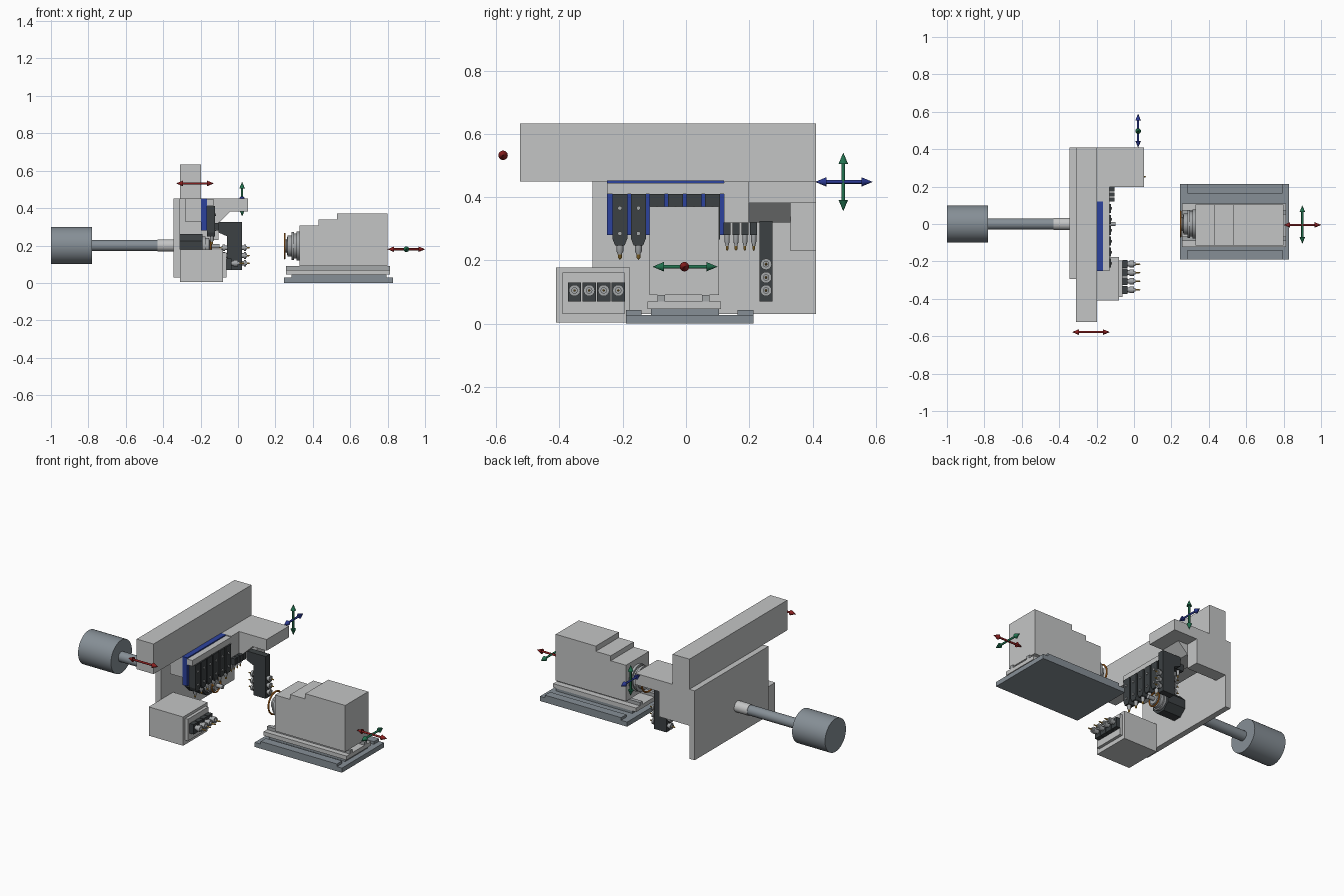
import bpy, bmesh, math
from mathutils import Vector

if "Cube" in bpy.data.objects:
    bpy.data.objects.remove(bpy.data.objects["Cube"])


def srgb(r, g, b):
    return tuple(((c / 255 + 0.055) / 1.055) ** 2.4 for c in (r, g, b)) + (1,)


def material(name, *rgb):
    m = bpy.data.materials.new(name)
    m.diffuse_color = srgb(*rgb)
    m.use_nodes = True
    m.node_tree.nodes["Principled BSDF"].inputs["Base Color"].default_value = m.diffuse_color
    return m


LIGHT = material("light_grey", 196, 197, 197)
SLATE = material("slate", 134, 143, 150)
DARK = material("charcoal", 60, 65, 67)
STEEL = material("steel", 165, 168, 170)
BLUE = material("rack_blue", 44, 66, 158)
GOLD = material("brass", 205, 160, 70)
ORANGE = material("orange", 215, 125, 35)
RED = material("arrow_red", 140, 32, 32)
GREEN = material("arrow_green", 34, 115, 80)
NAVY = material("arrow_blue", 42, 56, 145)


def finish(name, bm, mat, smooth=False):
    bmesh.ops.recalc_face_normals(bm, faces=bm.faces)
    me = bpy.data.meshes.new(name)
    bm.to_mesh(me)
    bm.free()
    me.materials.append(mat)
    ob = bpy.data.objects.new(name, me)
    bpy.context.collection.objects.link(ob)
    if smooth:
        bpy.ops.object.select_all(action='DESELECT')
        ob.select_set(True)
        bpy.context.view_layer.objects.active = ob
        bpy.ops.object.shade_smooth_by_angle(angle=math.radians(35))
    return ob


def box(name, x, y, z, mat):
    bm = bmesh.new()
    bmesh.ops.create_cube(bm, size=1)
    for v in bm.verts:
        v.co = [r[0] + (c + 0.5) * (r[1] - r[0]) for c, r in zip(v.co, (x, y, z))]
    return finish(name, bm, mat)


def prism(name, pts, place, a, b, mat):
    """Extrude a 2D outline; place(u, v, w) maps it into space."""
    bm = bmesh.new()
    lo = [bm.verts.new(place(u, v, a)) for u, v in pts]
    hi = [bm.verts.new(place(u, v, b)) for u, v in pts]
    bm.faces.new(lo)
    bm.faces.new(hi)
    for i in range(len(pts)):
        j = (i + 1) % len(pts)
        bm.faces.new((lo[i], lo[j], hi[j], hi[i]))
    return finish(name, bm, mat)


def lathe(name, origin, axis, profile, mat, n=24, spin=0.0):
    """Revolve (distance, radius) pairs around an axis."""
    q = Vector((0, 0, 1)).rotation_difference(Vector(axis))
    bm = bmesh.new()
    rings = []
    for d, r in profile:
        r = max(r, 0.0004)
        rings.append([bm.verts.new(Vector(origin) + q @ Vector(
            (r * math.cos(math.tau * i / n + spin), r * math.sin(math.tau * i / n + spin), d)))
            for i in range(n)])
    bm.faces.new(rings[0])
    bm.faces.new(rings[-1])
    for p, s in zip(rings, rings[1:]):
        for i in range(n):
            j = (i + 1) % n
            bm.faces.new((p[i], p[j], s[j], s[i]))
    return finish(name, bm, mat, n > 8)


def arrow(name, centre, axis, half, mat):
    h = half - 0.035
    lathe(name, centre, axis, [(-half, 0), (-h, 0.015), (-h, 0.006), (h, 0.006),
                               (h, 0.015), (half, 0)], mat, 16)


def ring(name, x, z, r, t, mat):
    bpy.ops.mesh.primitive_torus_add(location=(x, 0, z), rotation=(0, math.pi / 2, 0),
                                     major_radius=r, minor_radius=t,
                                     major_segments=36, minor_segments=8)
    ob = bpy.context.object
    ob.name = name
    ob.data.materials.append(mat)
    bpy.ops.object.shade_smooth_by_angle()


X, Y, Z = (1, 0, 0), (0, 1, 0), (0, 0, 1)

# Bar feeder
lathe("feeder_drum", (-1, 0, 0.2), X, [(0, 0.1), (0.22, 0.1)], SLATE, 40)
lathe("feeder_tube", (-0.78, 0, 0.2), X, [(0, 0.03), (0.36, 0.03)], SLATE)
lathe("feeder_collar", (-0.43, 0, 0.2), X, [(0, 0.033), (0.09, 0.033)], LIGHT)

# Machine body
box("back_plate", (-0.345, -0.31), (-0.295, 0.41), (0.03, 0.45), LIGHT)
box("top_beam", (-0.31, -0.197), (-0.525, 0.41), (0.45, 0.632), LIGHT)
box("slide_block", (-0.28, -0.197), (-0.25, 0.33), (0.325, 0.45), LIGHT)

# Side arm with sloped underside
box("arm_link", (-0.197, -0.13), (0.12, 0.20), (0.32, 0.45), LIGHT)
prism("arm", [(-0.197, 0.45), (0.053, 0.45), (0.053, 0.382), (-0.04, 0.382),
              (-0.105, 0.32), (-0.197, 0.32)], lambda u, v, w: (u, w, v), 0.197, 0.33, LIGHT)
prism("arm_bracket", [(-0.31, 0.45), (0.053, 0.45), (0.053, 0.382), (-0.105, 0.382),
                      (-0.105, 0.23), (-0.31, 0.23)],
      lambda u, v, w: (u, w, v), 0.33, 0.41, LIGHT)

# Turning tool rack
box("rack_plate", (-0.197, -0.165), (-0.25, 0.12), (0.28, 0.452), BLUE)
box("rack_clamp", (-0.165, -0.13), (-0.25, 0.12), (0.41, 0.445), LIGHT)
outline = [(-0.024, 0.41), (0.024, 0.41), (0.024, 0.27), (0.015, 0.247),
           (-0.015, 0.247), (-0.024, 0.27)]
for i in range(6):
    y = -0.209 + 0.0585 * i
    prism("turning_tool", outline, lambda u, v, w: (w, y + u, v), -0.165, -0.122, DARK)
    lathe("tool_nozzle", (-0.14, y, 0.25), (0, 0, -1),
          [(0, 0.011), (0.022, 0.011), (0.028, 0.007), (0.032, 0.007)], STEEL, 12)
    lathe("tool_tip", (-0.14, y, 0.22), (0, 0, -1), [(0, 0.006), (0.012, 0.006), (0.018, 0)],
          GOLD, 10)
    for z in (0.285, 0.365):
        lathe("tool_screw", (-0.123, y, z), X, [(0, 0.007), (0.006, 0.007)], STEEL, 10)

# Small drills beside the rack
for y in (0.13, 0.158, 0.186, 0.214):
    box("drill_holder", (-0.165, -0.105), (y - 0.011, y + 0.011), (0.28, 0.32), DARK)
    lathe("drill_chuck", (-0.135, y, 0.28), (0, 0, -1),
          [(0, 0.008), (0.022, 0.008), (0.03, 0.005), (0.034, 0.005)], STEEL, 12)
    lathe("drill_bit", (-0.135, y, 0.25), (0, 0, -1), [(0, 0.004), (0.015, 0.004), (0.02, 0)],
          GOLD, 8)

# Cross drilling column, tools on both sides
prism("drill_column", [(-0.105, 0.325), (0.022, 0.325), (0.022, 0.07), (-0.06, 0.07),
                       (-0.06, 0.25), (-0.105, 0.27)],
      lambda u, v, w: (u, w, v), 0.233, 0.273, DARK)


def live_tool(origin, direction, length):
    lathe("live_tool_body", origin, direction,
          [(0, 0.013), (0.012, 0.013), (0.012, 0.018), (length * 0.5, 0.018),
           (length * 0.5, 0.01), (length * 0.62, 0.01)], STEEL, 16)
    lathe("live_tool_bit", origin, direction,
          [(length * 0.6, 0.004), (length - 0.006, 0.004), (length, 0)], GOLD, 8)


for z in (0.105, 0.146, 0.188):
    live_tool((0.02, 0.253, z), X, 0.045)
    live_tool((-0.058, 0.253, z), (-1, 0, 0), 0.05)

# Lower tool box
box("lower_housing", (-0.31, -0.08), (-0.41, -0.177), (0.004, 0.178), LIGHT)
box("lower_face", (-0.08, -0.062), (-0.39, -0.195), (0.03, 0.162), LIGHT)
for i in range(4):
    y = -0.352 + 0.046 * i
    box("lower_tool_block", (-0.062, -0.035), (y - 0.021, y + 0.021), (0.07, 0.13), DARK)
    live_tool((-0.035, y, 0.105), X, 0.07)

# Main spindle
lathe("main_spindle_housing", (-0.31, 0, 0.197), X, [(0, 0.07), (0.12, 0.07)], DARK, 8, math.pi / 8)
lathe("main_chuck", (-0.19, 0, 0.197), X, [(0, 0.052), (0.015, 0.052), (0.015, 0.044),
                                          (0.035, 0.044), (0.04, 0.03), (0.05, 0.03)], STEEL, 32)
lathe("bar_stock", (-0.14, 0, 0.197), X, [(0, 0.012), (0.04, 0.012)], STEEL, 12)
ring("main_coolant_ring", -0.145, 0.197, 0.042, 0.004, ORANGE)

# Sub spindle base and carriage
box("base_slab", (0.245, 0.828), (-0.19, 0.213), (0, 0.028), SLATE)
for y in (-0.165, 0.188):
    box("base_rail", (0.285, 0.795), (y - 0.025, y + 0.025), (0.028, 0.044), SLATE)
box("base_core", (0.285, 0.795), (-0.11, 0.105), (0.028, 0.046), SLATE)
box("carriage_plate", (0.257, 0.812), (-0.122, 0.11), (0.046, 0.07), LIGHT)
for y in (-0.078, 0.062):
    box("carriage_rail", (0.257, 0.812), (y - 0.012, y + 0.012), (0.07, 0.09), STEEL)

# Sub spindle headstock with stepped top
prism("headstock", [(0.328, 0.09), (0.798, 0.09), (0.798, 0.37), (0.53, 0.37), (0.53, 0.338),
                    (0.43, 0.338), (0.43, 0.308), (0.328, 0.308)],
      lambda u, v, w: (u, w, v), -0.115, 0.105, LIGHT)
lathe("sub_chuck", (0.33, 0, 0.197), (-1, 0, 0),
      [(0, 0.078), (0.018, 0.078), (0.018, 0.066), (0.03, 0.066), (0.03, 0.074), (0.045, 0.074),
       (0.045, 0.056), (0.065, 0.056), (0.07, 0.035), (0.085, 0.035)], STEEL, 36)
ring("sub_coolant_ring", 0.25, 0.197, 0.066, 0.005, ORANGE)

# Axis arrows
arrow("beam_axis_x", (-0.23, -0.578, 0.532), X, 0.1, RED)
arrow("arm_axis_z", (0.022, 0.497, 0.448), Z, 0.092, GREEN)
arrow("arm_axis_y", (0.022, 0.499, 0.448), Y, 0.09, NAVY)
arrow("sub_axis_x", (0.9, -0.005, 0.18), X, 0.1, RED)
arrow("sub_axis_y", (0.9, -0.003, 0.18), Y, 0.102, GREEN)
